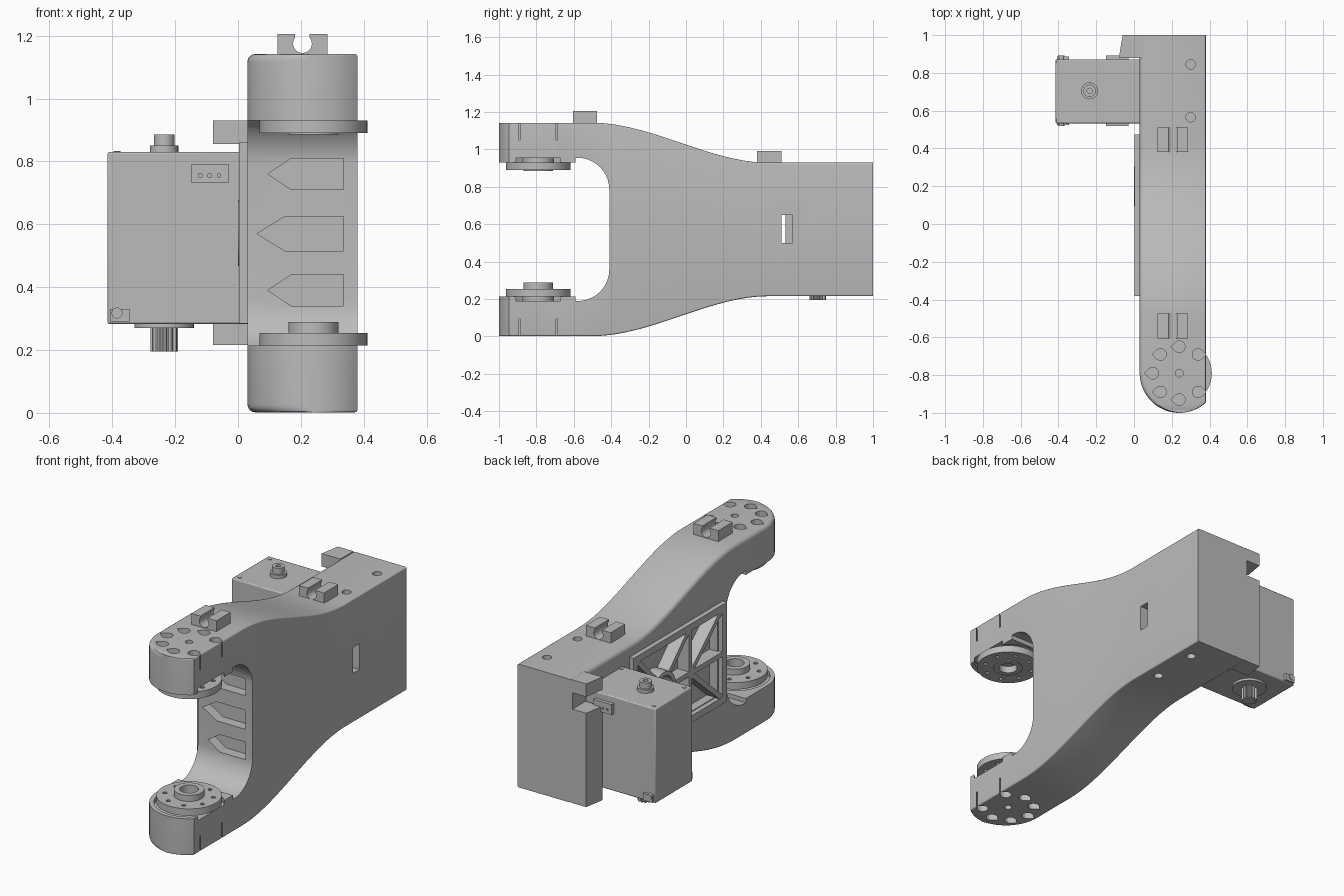
import bpy, bmesh, math

if "Cube" in bpy.data.objects:
    bpy.data.objects.remove(bpy.data.objects["Cube"])

MID = 0.572                 # height of the mirror plane of the forked arm
PX, PY = 0.24, -0.79        # pivot axis of the fork

grey = bpy.data.materials.new("grey_plastic")
grey.diffuse_color = (0.5, 0.5, 0.5, 1)
grey.use_nodes = True
grey.node_tree.nodes["Principled BSDF"].inputs["Base Color"].default_value = grey.diffuse_color


def finish(name, bm):
    bmesh.ops.recalc_face_normals(bm, faces=bm.faces)
    me = bpy.data.meshes.new(name)
    bm.to_mesh(me)
    bm.free()
    me.materials.append(grey)
    ob = bpy.data.objects.new(name, me)
    bpy.context.collection.objects.link(ob)
    return ob


def prism(name, pts, axis, a, b):
    """Extrude a 2D outline along one axis from a to b."""
    place = {'X': lambda u, v, w: (w, u, v), 'Y': lambda u, v, w: (u, w, v),
             'Z': lambda u, v, w: (u, v, w)}[axis]
    bm = bmesh.new()
    lo = [bm.verts.new(place(u, v, a)) for u, v in pts]
    hi = [bm.verts.new(place(u, v, b)) for u, v in pts]
    bm.faces.new(lo)
    bm.faces.new(hi)
    n = len(pts)
    for i in range(n):
        bm.faces.new((lo[i], lo[(i + 1) % n], hi[(i + 1) % n], hi[i]))
    return finish(name, bm)


def rect(u0, u1, v0, v1):
    return [(u0, v0), (u1, v0), (u1, v1), (u0, v1)]


def circle(u, v, r, n=32):
    return [(u + r * math.cos(2 * math.pi * i / n), v + r * math.sin(2 * math.pi * i / n)) for i in range(n)]


def box(name, x0, x1, y0, y1, z0, z1):
    return prism(name, rect(x0, x1, y0, y1), 'Z', z0, z1)


def disc(name, x, y, r, z0, z1, n=32):
    return prism(name, circle(x, y, r, n), 'Z', z0, z1)


def cut(ob, cutters):
    for c in cutters:
        m = ob.modifiers.new("cut", 'BOOLEAN')
        m.operation, m.solver, m.object = 'DIFFERENCE', 'EXACT', c
    dg = bpy.context.evaluated_depsgraph_get()
    me = bpy.data.meshes.new_from_object(ob.evaluated_get(dg))
    ob.modifiers.clear()
    ob.data = me
    for c in cutters:
        bpy.data.objects.remove(c)


def flip(z):
    return 2 * MID - z


# --- forked arm: loft of rounded rectangles along y ---
def section(y):
    t = min(max((y + 0.5) / 0.94, 0), 1)
    half = 0.57 - 0.213 * t * t * (3 - 2 * t)
    x0, x1 = 0.03, 0.38
    if y < PY:
        w = math.sqrt(max(0.21 ** 2 - (y - PY) ** 2, 1e-4))
        x0, x1 = PX - w, min(0.38, PX + w)
    pts = []
    for cx, cz, a0, r in ((x1, 1, 0, .008), (x0, 1, 90, .025), (x0, -1, 180, .025), (x1, -1, 270, .008)):
        r = min(r, (x1 - x0) / 3)
        sx = -1 if cx == x1 else 1
        for k in range(5):
            a = math.radians(a0 + 22.5 * k)
            pts.append((cx + sx * r + r * math.cos(a), y, MID + cz * (half - r) + r * math.sin(a)))
    return pts


ys = [PY - 0.2095 * math.cos(math.radians(a)) for a in range(0, 90, 6)]
ys += [PY, -0.5] + [-0.5 + 0.94 * i / 24 for i in range(1, 25)] + [1.0]
bm = bmesh.new()
rings = [[bm.verts.new(p) for p in section(y)] for y in ys]
for r0, r1 in zip(rings, rings[1:]):
    for i in range(len(r0)):
        j = (i + 1) % len(r0)
        bm.faces.new((r0[i], r0[j], r1[j], r1[i]))
bm.faces.new(rings[0])
bm.faces.new(rings[-1])
arm = finish("forked_arm", bm)

# fork opening with rounded inner corners
arc = [(-0.58 + 0.17 * math.sin(math.radians(a)), 0.785 + 0.17 * math.cos(math.radians(a))) for a in range(0, 91, 9)]
upper = [(-1.1, 0.93), (-0.59, 0.93), (-0.59, 0.955)] + arc
cutters = [prism("c", upper + [(y, flip(z)) for y, z in reversed(upper)], 'X', -0.3, 0.8)]
# arrow windows in the inner wall of the fork
for z, h, tip, sh in ((0.76, 0.05, 0.095, 0.17), (0.57, 0.055, 0.06, 0.15), (0.39, 0.05, 0.095, 0.17)):
    cutters.append(prism("c", [(tip, z), (sh, z - h), (0.335, z - h), (0.335, z + h), (sh, z + h)], 'Y', -0.5, -0.35))
# side slot, hollows behind the ribbed plate
cutters.append(prism("c", rect(0.51, 0.57, 0.5, 0.65), 'X', -0.1, 0.5))
cutters.append(prism("c", rect(-0.33, 0.42, 0.33, 0.82), 'X', -0.1, 0.08))
# horn seats, screw pits and pivot holes on both fork ends
for s in (0, 1):
    f = flip if s else (lambda z: z)
    cutters.append(disc("c", PX, PY, 0.185, f(0.9), f(0.955), 40))
    cutters.append(disc("c", PX, PY, 0.02, f(0.9), f(1.2), 16))
    for a in range(45, 316, 45):
        x, y = PX + 0.14 * math.cos(math.radians(a)), PY + 0.14 * math.sin(math.radians(a))
        sg = 1 if a in (45, 315) else -1
        drop = [(x + sg * 0.045, y)] + [(x + sg * 0.031 * math.cos(math.radians(b)), y + 0.031 * math.sin(math.radians(b)))
                                        for b in range(45, 316, 30)]
        cutters.append(prism("c", drop, 'Z', f(1.05), f(1.2)))
    for y in (0.565, 0.845):
        cutters.append(disc("c", 0.3, y, 0.025, f(0.88), f(1.0), 16))
cut(arm, cutters)

# --- rear flange with cable notch ---
flange = prism("rear_flange", [(0.04, 0.88), (-0.08, 0.88), (-0.06, 1.0), (0.04, 1.0)], 'Z', 0.216, 0.93)
cut(flange, [box("c", -0.2, 0.028, 0.8, 1.1, 0.76, 0.855)])

# --- ribbed side plate ---
plate = prism("side_plate_frame", rect(-0.38, 0.475, 0.285, 0.86), 'X', 0.003, 0.035)
cut(plate, [prism("c", rect(-0.34, 0.435, 0.325, 0.82), 'X', -0.1, 0.1)])


def rib(y0, z0, y1, z1, w=0.014):
    d = math.hypot(y1 - y0, z1 - z0)
    ny, nz = -(z1 - z0) / d * w, (y1 - y0) / d * w
    prism("side_plate_rib", [(y0 + ny, z0 + nz), (y1 + ny, z1 + nz), (y1 - ny, z1 - nz), (y0 - ny, z0 - nz)],
          'X', 0.005, 0.08)


rib(-0.05, 0.31, -0.05, 0.84)
rib(-0.35, MID, 0.12, MID)
rib(-0.35, 0.31, -0.05, MID)
rib(-0.35, 0.84, -0.05, MID)
for z in (0.31, 0.84):
    rib(-0.05, z, 0.15, MID + (0.07 if z > MID else -0.07))
    rib(0.45, z, 0.25, MID + (0.07 if z > MID else -0.07))
hub = prism("side_plate_ring", circle(0.2, MID, 0.105), 'X', 0.0, 0.08)
cut(hub, [prism("c", circle(0.2, MID, 0.08), 'X', -0.1, 0.06)])

# --- horns on the fork ends ---
for label, f in (("upper", lambda z: z), ("lower", flip)):
    disc(label + "_horn_shaft", PX, PY, 0.04, f(0.94), f(0.98))
    disc(label + "_horn_boss", PX, PY, 0.085, f(0.93), f(0.96))
    horn = disc(label + "_horn_disc", PX, PY, 0.172, f(0.89), f(0.93), 48)
    holes = [disc("c", PX, PY, 0.05, f(0.8), f(0.925), 20)]
    for k in range(8):
        a = math.radians(45 * k + 22.5)
        holes.append(disc("c", PX + 0.13 * math.cos(a), PY + 0.13 * math.sin(a), 0.012, f(0.8), f(1.0), 10))
    cut(horn, holes)
    collar = disc(label + "_horn_collar", PX, PY, 0.08, f(0.885 if label == "upper" else 0.855), f(0.9))
    cut(collar, [disc("c", PX, PY, 0.05, f(0.8), f(1.0), 20)])

# --- cable clips on the top ---
for y0, z0, h in ((-0.605, 1.13, 1.205), (0.38, 0.92, 0.99)):
    clip = box("cable_clip", 0.125, 0.285, y0, y0 + 0.13, z0, h)
    cut(clip, [prism("c", circle(0.205, h - 0.03, 0.03, 20), 'Y', y0 - 0.1, y0 + 0.3),
               box("c", 0.182, 0.228, y0 - 0.1, y0 + 0.3, h - 0.03, h + 0.1)])

# --- servo motor ---
case = box("servo_case", -0.415, 0.04, 0.533, 0.872, 0.283, 0.83)
bv = case.modifiers.new("edge", 'BEVEL')
bv.width, bv.segments = 0.006, 2
SX, SY = -0.235, 0.705
disc("servo_rear_boss", SX, SY, 0.045, 0.82, 0.85, 24)
cap = disc("servo_rear_cap", SX, SY, 0.033, 0.84, 0.885, 24)
cut(cap, [disc("c", SX, SY, 0.014, 0.865, 0.9, 12)])
disc("servo_output_rim", SX, SY, 0.095, 0.27, 0.29, 32)
prism("servo_output_spline", [(SX + r * math.cos(math.radians(a)), SY + r * math.sin(math.radians(a)))
      for a, r in ((7.5 * i, 0.044 if i % 4 < 2 else 0.036) for i in range(48))], 'Z', 0.195, 0.28)
for x in (-0.385, 0.02):
    for y in (0.565, 0.842):
        disc("servo_case_screw", x, y, 0.011, 0.825, 0.833, 10)
for y0, y1 in ((0.518, 0.54), (0.865, 0.892)):      # cable sockets on both sides
    sock = box("servo_socket", -0.148, -0.03, y0, y1, 0.732, 0.792)
    out = y0 if y0 < 0.6 else y1
    cut(sock, [box("c", x - 0.005, x + 0.005, out - 0.008, out + 0.008, 0.75, 0.76) for x in (-0.12, -0.09, -0.06)])
    box("servo_corner_tab", -0.407, -0.345, y0 + 0.005, y1 - 0.005, 0.29, 0.33)
    prism("servo_tab_screw", circle(-0.385, 0.318, 0.018, 12), 'Y', y0, y1)

# smooth curved faces, keep sharp edges
for ob in bpy.data.objects:
    ob.select_set(True)
bpy.context.view_layer.objects.active = arm
bpy.ops.object.shade_smooth_by_angle(angle=math.radians(28))
